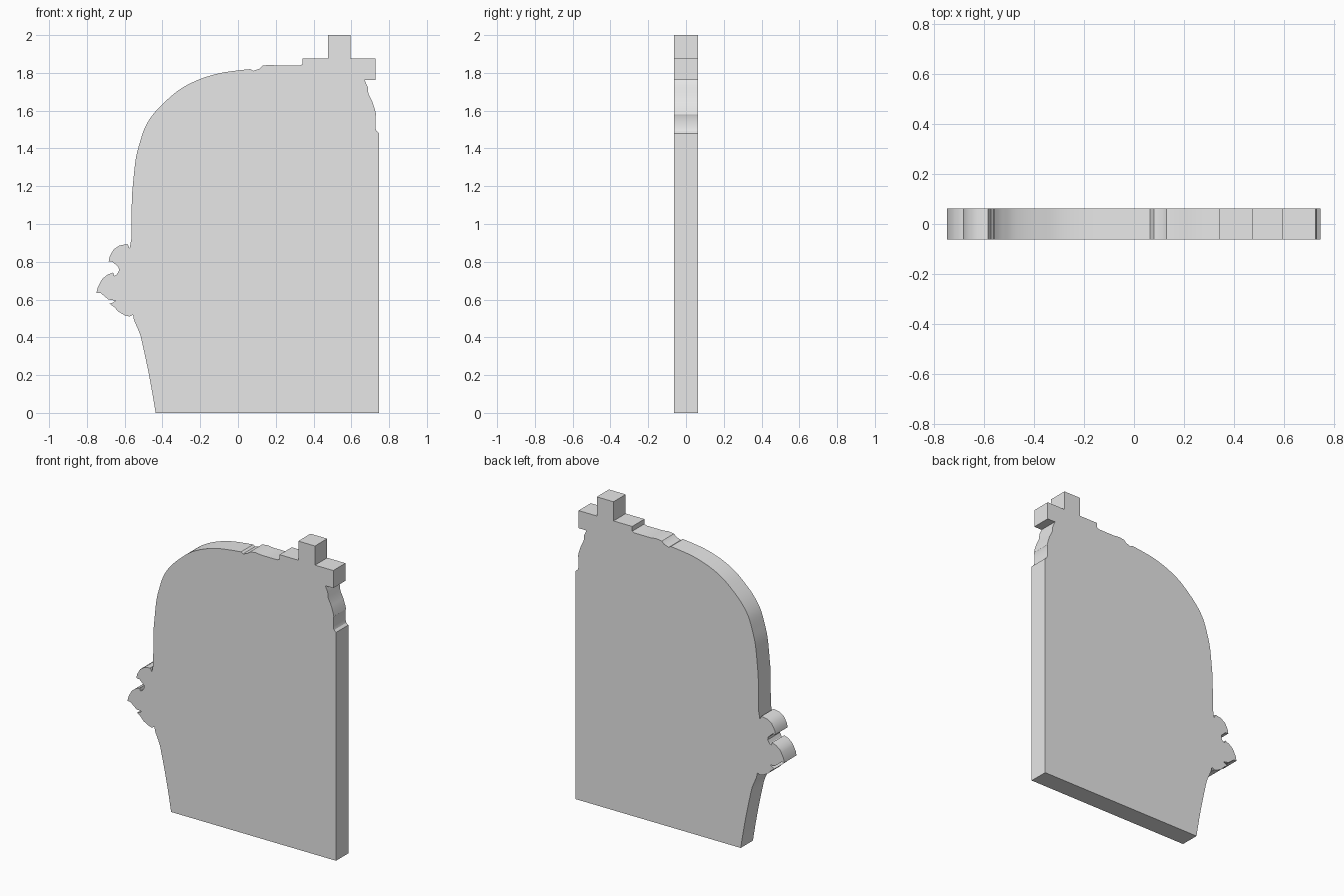
import bpy, bmesh
from mathutils import Vector

HALF_DEPTH = 0.0625


def smooth_path(pts, steps=5):
    """Catmull-Rom curve through the given (x, z) points."""
    p = [Vector(q) for q in pts]
    p = [2 * p[0] - p[1]] + p + [2 * p[-1] - p[-2]]
    out = []
    for a, b, c, d in zip(p, p[1:], p[2:], p[3:]):
        for i in range(steps):
            t = i / steps
            out.append(0.5 * (2 * b + (c - a) * t + (2 * a - 5 * b + 4 * c - d) * t * t
                              + (3 * b - a - 3 * c + d) * t ** 3))
    return [tuple(v) for v in out] + [tuple(pts[-1])]


# Flared lower left edge
lower_edge = smooth_path([(-0.436, 0), (-0.458, 0.13), (-0.48, 0.245), (-0.505, 0.36),
                          (-0.52, 0.42), (-0.548, 0.485), (-0.556, 0.52)], 3)

# Three lobes sticking out on the left
lobe_low = [(-0.575, 0.51), (-0.60, 0.517), (-0.632, 0.535), (-0.655, 0.56),
            (-0.68, 0.578), (-0.664, 0.583), (-0.648, 0.594)]
lobe_mid = [(-0.685, 0.60), (-0.71, 0.62), (-0.728, 0.635), (-0.749, 0.636),
            (-0.743, 0.663), (-0.727, 0.695), (-0.717, 0.711), (-0.69, 0.732),
            (-0.661, 0.743), (-0.656, 0.725), (-0.642, 0.732), (-0.63, 0.753)]
lobe_top = [(-0.632, 0.77), (-0.653, 0.79), (-0.664, 0.80), (-0.685, 0.801),
            (-0.68, 0.827), (-0.659, 0.865), (-0.627, 0.886), (-0.585, 0.894),
            (-0.574, 0.87)]

# Domed upper left edge
dome = smooth_path([(-0.565, 0.92), (-0.562, 1.13), (-0.558, 1.19), (-0.542, 1.34),
                    (-0.52, 1.43), (-0.49, 1.517), (-0.442, 1.59), (-0.378, 1.655),
                    (-0.30, 1.718), (-0.204, 1.766), (-0.098, 1.798), (0, 1.813),
                    (0.065, 1.82)])

# Rippled ledge, stepped block crown and right edge
ledge = [(0.08, 1.811), (0.113, 1.822), (0.13, 1.838), (0.17, 1.843),
         (0.21, 1.838), (0.325, 1.838), (0.342, 1.845)]
crown = [(0.342, 1.876), (0.476, 1.876), (0.476, 2.0), (0.596, 2.0),
         (0.596, 1.876), (0.727, 1.876), (0.727, 1.762), (0.67, 1.762)]
right_edge = [(0.687, 1.725), (0.69, 1.69), (0.712, 1.645), (0.725, 1.605),
              (0.731, 1.58), (0.727, 1.57), (0.727, 1.51), (0.733, 1.492),
              (0.747, 1.48), (0.747, 0)]

outline = lower_edge + lobe_low + lobe_mid + lobe_top + dome + ledge + crown + right_edge

# Extrude the outline into a flat slab
bm = bmesh.new()
front = bm.faces.new([bm.verts.new((x, -HALF_DEPTH, z)) for x, z in outline])
ext = bmesh.ops.extrude_face_region(bm, geom=[front], use_keep_orig=True)
moved = [g for g in ext["geom"] if isinstance(g, bmesh.types.BMVert)]
bmesh.ops.translate(bm, verts=moved, vec=(0, 2 * HALF_DEPTH, 0))
bmesh.ops.recalc_face_normals(bm, faces=bm.faces)
mesh = bpy.data.meshes.new("silhouette_slab")
bm.to_mesh(mesh)
bm.free()

slab = bpy.data.objects.new("silhouette_slab", mesh)
bpy.context.collection.objects.link(slab)

# Single plain grey
grey = bpy.data.materials.new("light_grey")
grey.diffuse_color = (0.8, 0.8, 0.8, 1)
mesh.materials.append(grey)

# Smooth the curved rim, keep corners crisp
bpy.context.view_layer.objects.active = slab
slab.select_set(True)
bpy.ops.object.shade_smooth_by_angle(angle=0.5)
